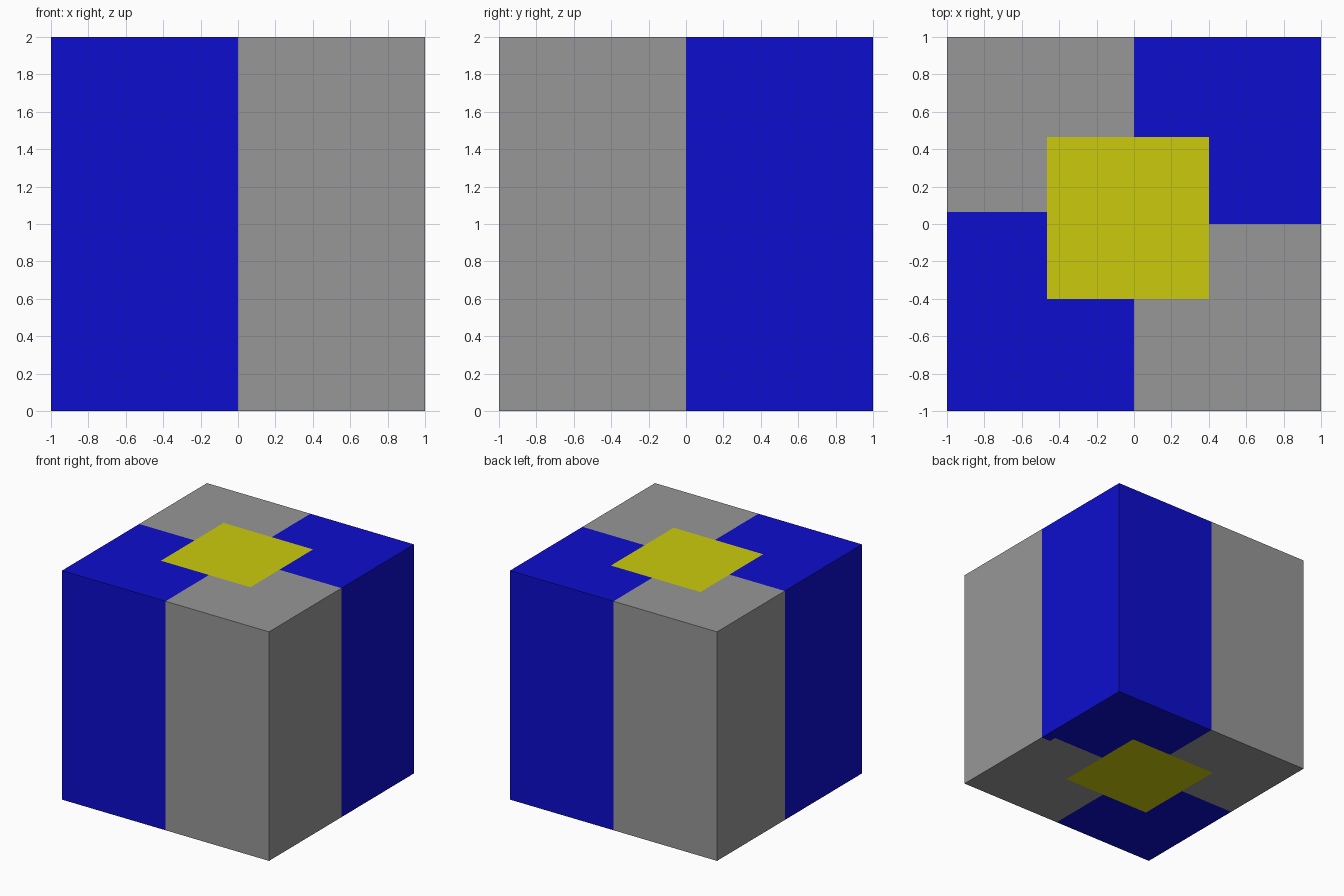
import bpy
import bmesh

if "Cube" in bpy.data.objects:
    bpy.data.objects.remove(bpy.data.objects["Cube"])


def make_material(name, color):
    mat = bpy.data.materials.new(name)
    mat.diffuse_color = (*color, 1.0)
    mat.use_nodes = True
    mat.node_tree.nodes["Principled BSDF"].inputs["Base Color"].default_value = mat.diffuse_color
    return mat


BLUE, GREY, YELLOW = 0, 1, 2
materials = [
    make_material("blue", (0.004, 0.004, 0.61)),
    make_material("grey", (0.31, 0.31, 0.31)),
    make_material("yellow", (0.60, 0.60, 0.004)),
]

X_LOW, X_HIGH = -0.465, 0.40    # yellow square extent in x
Y_LOW, Y_HIGH = -0.40, 0.465    # yellow square extent in y
SHIFT = 0.065                   # offset colour border on left and bottom

# Cube standing on the ground
bm = bmesh.new()
bmesh.ops.create_cube(bm, size=2.0)
bmesh.ops.translate(bm, verts=bm.verts, vec=(0, 0, 1))


def cut(point, normal):
    bmesh.ops.bisect_plane(bm, geom=bm.verts[:] + bm.edges[:] + bm.faces[:],
                           plane_co=point, plane_no=normal)


# Cut the cube along every colour border
for x in (X_LOW, 0, X_HIGH, 0.91):
    cut((x, 0, 0), (1, 0, 0))
for y in (Y_LOW, 0, SHIFT, Y_HIGH):
    cut((0, y, 0), (0, 1, 0))

# Checkered quarters with a yellow square on the top and bottom
bm.normal_update()
for face in bm.faces:
    c, n = face.calc_center_median(), face.normal
    if abs(n.z) > 0.5 and X_LOW < c.x < X_HIGH and Y_LOW < c.y < Y_HIGH:
        face.material_index = YELLOW
        continue
    shifted = c.x < X_LOW or (n.z < -0.5 and c.x < 0.91)
    split = SHIFT if shifted else 0
    face.material_index = BLUE if (c.x > 0) == (c.y > split) else GREY

mesh = bpy.data.meshes.new("checkered_cube")
bm.to_mesh(mesh)
bm.free()
for mat in materials:
    mesh.materials.append(mat)
cube = bpy.data.objects.new("checkered_cube", mesh)
bpy.context.collection.objects.link(cube)
